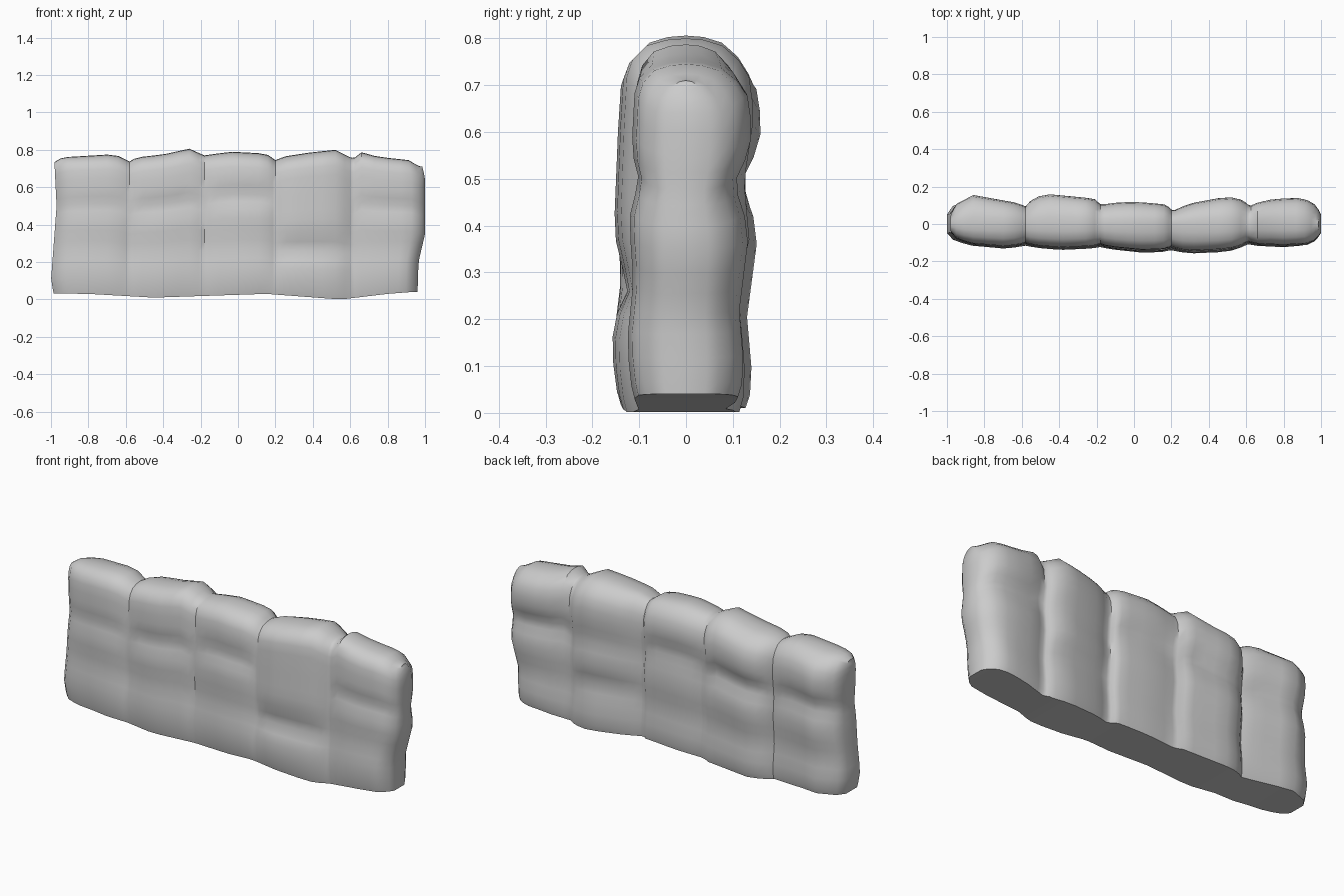
import bpy, bmesh, math

if "Cube" in bpy.data.objects:
    bpy.data.objects.remove(bpy.data.objects["Cube"])


def lerp(table, t):
    """Piecewise linear lookup in a list of (position, value)."""
    if t <= table[0][0]:
        return table[0][1]
    for (a, va), (b, vb) in zip(table, table[1:]):
        if t <= b:
            return va + (vb - va) * (t - a) / (b - a)
    return table[-1][1]


# Wall outline along x: crest height, and front / back depth
top = [(-.98, .735), (-.94, .76), (-.66, .777), (-.58, .738), (-.54, .76), (-.4, .775),
       (-.26, .806), (-.18, .77), (-.04, .79), (.15, .78), (.2, .745), (.25, .765),
       (.38, .785), (.52, .8), (.6, .76), (.62, .755), (.66, .787), (.75, .762), (.92, .745), (.98, .71)]
front = [(-.98, .05), (-.95, .085), (-.88, .115), (-.7, .132), (-.58, .122), (-.4, .14),
         (-.18, .13), (.05, .155), (.2, .148), (.32, .158), (.5, .15), (.61, .115),
         (.8, .125), (.93, .115), (.965, .09), (.99, .05)]
back = [(-.98, .06), (-.95, .11), (-.86, .155), (-.58, .105), (-.54, .14), (-.46, .16),
        (-.2, .135), (-.17, .11), (.0, .12), (.18, .105), (.21, .075), (.3, .11),
        (.5, .147), (.6, .125), (.62, .105), (.75, .135), (.9, .14), (.965, .1), (.99, .05)]
base = [(-.98, .032), (-.8, .03), (-.45, .01), (.15, .03), (.55, .0), (.8, .03), (.96, .04)]

# Bulge of the courses over height
front_course = [(0, .88), (.05, .97), (.14, 1), (.27, .9), (.4, .97), (.6, .92), (.7, .88), (.75, .76), (.78, .62)]
back_course = [(0, .8), (.05, .9), (.2, .82), (.36, .95), (.48, .87), (.6, 1), (.69, .99), (.75, .72), (.78, .55)]

# End faces: how far the wall reaches at each height
left_end = [(.03, .985), (.1, 1.0), (.3, .985), (.5, .97), (.7, .98)]
right_end = [(.04, .96), (.2, .965), (.35, 1.0), (.65, 1.0), (.73, .98)]

# Stones: (column right edge, joint height, joint depth)
columns = [(-.58, .5, .1), (-.18, .5, .14), (.2, .54, .13), (.61, .26, .14), (1.1, .5, .14)]
joints = [-.58, -.18, .2, .61]

stations = [-.98, -.95, -.91, -.86, -.78, -.7, -.64, -.6, -.58, -.555, -.51, -.45, -.38, -.32,
            -.26, -.21, -.18, -.155, -.1, -.03, .04, .11, .16, .185, .2, .22, .26, .32, .38, .45,
            .52, .57, .598, .61, .625, .66, .73, .8, .87, .92, .955, .975, .99]
levels = [0, .03, .09, .15, .2, .25, .3, .36, .42, .47, .51, .55, .6, .65, .7, .735]


def depth(x, z, outline, course):
    d = lerp(outline, x) * lerp(course, z)
    joint, amount = next((j, a) for edge, j, a in columns if x <= edge)
    side = min(1, min(abs(x - j) for j in joints) / .06)
    d *= 1 - amount * side * math.exp(-((z - joint) / .045) ** 2)
    groove = max(math.exp(-((x - j) / .025) ** 2) for j in joints)
    return d * (1 - .1 * groove * min(1, z / .25))


def ring(x):
    hi, lo = lerp(top, x), lerp(base, x)
    pts = []

    def add(y, v):
        z = lo + (hi - lo) * v / .78
        reach = lerp(left_end, z) / .98 if x < 0 else lerp(right_end, z) / .99
        blend = max(0, min(1, (abs(x) - .8) / .15))
        pts.append((x * (1 + (reach - 1) * blend), y, z))

    for v in levels:
        add(-depth(x, v, front, front_course), v)
    f, b = depth(x, .76, front, front_course), depth(x, .76, back, back_course)
    add(-f * .82, .765)
    add(-f * .4, .777)
    add(0, .78)
    add(b * .4, .777)
    add(b * .82, .765)
    for v in reversed(levels):
        add(depth(x, v, back, back_course), v)
    return pts


# Stone wall: rings lofted along x and capped at both ends
bm = bmesh.new()
rings = [[bm.verts.new(p) for p in ring(x)] for x in stations]
n = len(rings[0])
for r, s in zip(rings, rings[1:]):
    for i in range(n):
        j = (i + 1) % n
        bm.faces.new((r[i], s[i], s[j], r[j]))


# Each end is bridged straight across from front to back
for r in (rings[0], rings[-1]):
    for i in range(n // 2):
        a, b, c, d = r[i], r[i + 1], r[n - 2 - i], r[n - 1 - i]
        bm.faces.new((a, b, d) if b == c else (a, b, c, d))
bmesh.ops.recalc_face_normals(bm, faces=bm.faces)

mesh = bpy.data.meshes.new("stone_wall")
bm.to_mesh(mesh)
bm.free()
wall = bpy.data.objects.new("stone_wall", mesh)
bpy.context.collection.objects.link(wall)
bpy.context.view_layer.objects.active = wall
wall.select_set(True)
bpy.ops.object.shade_smooth_by_angle(angle=math.radians(40))
